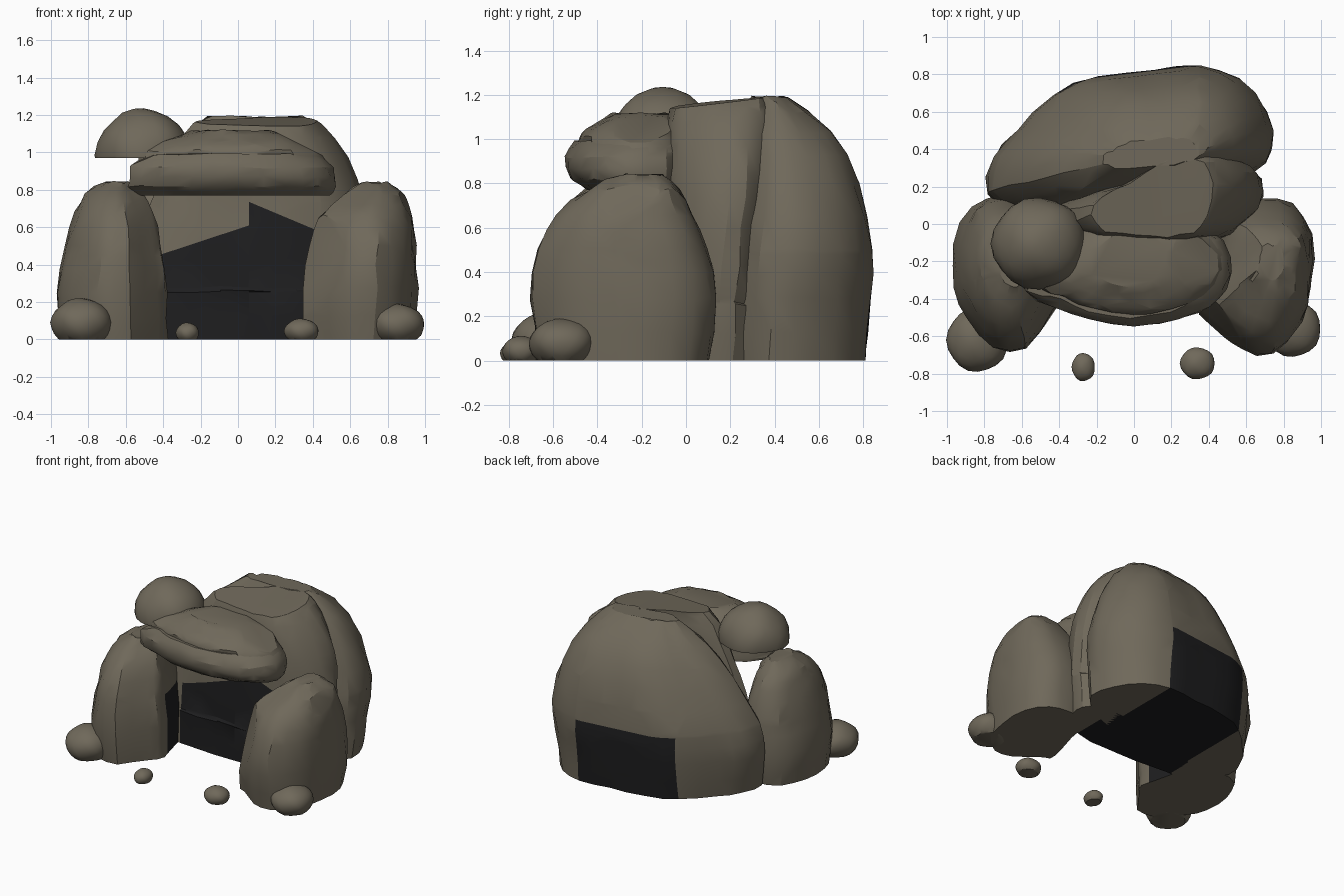
import bpy, bmesh, math, random
from mathutils import Vector

cube = bpy.data.objects.get("Cube")
if cube:
    bpy.data.objects.remove(cube, do_unlink=True)
random.seed(4)


def material(name, rgb):
    mat = bpy.data.materials.new(name)
    mat.use_nodes = True
    mat.diffuse_color = (*rgb, 1)
    node = mat.node_tree.nodes["Principled BSDF"]
    node.inputs["Base Color"].default_value = (*rgb, 1)
    node.inputs["Roughness"].default_value = 0.9
    return mat


ROCK = material("warm grey rock", (0.16, 0.14, 0.103))
DARK = material("cave black", (0.013, 0.013, 0.014))


def refine(points, closed):
    """Insert a smooth midpoint between neighbouring points."""
    n, out = len(points), []
    pick = (lambda i: points[i % n]) if closed else (lambda i: points[max(0, min(n - 1, i))])
    for i in range(n if closed else n - 1):
        mid = [(9 * (b + c) - a - d) / 16
               for a, b, c, d in zip(pick(i - 1), pick(i), pick(i + 1), pick(i + 2))]
        out += [points[i], mid]
    return out if closed else out + [points[-1]]


def chisel(bm, co, no, clear=True):
    """Split the rock along a plane, optionally knocking off the outer piece."""
    geom = bm.verts[:] + bm.edges[:] + bm.faces[:]
    cut = bmesh.ops.bisect_plane(bm, geom=geom, dist=1e-5, plane_co=co, plane_no=no, clear_outer=clear)
    if clear:
        rim = [e for e in cut["geom_cut"] if isinstance(e, bmesh.types.BMEdge)]
        bmesh.ops.holes_fill(bm, edges=rim, sides=0)


def finish(bm, name, chips=(), splits=(), dark=None, angle=28):
    for co, no in chips:
        chisel(bm, co, Vector(no).normalized())
    for co, no in splits:
        chisel(bm, co, no, False)
    bmesh.ops.recalc_face_normals(bm, faces=bm.faces[:])
    bm.normal_update()
    for f in bm.faces:
        f.material_index = int(bool(dark and dark(f.calc_center_median(), f.normal)))
    mesh = bpy.data.meshes.new(name)
    bm.to_mesh(mesh)
    bm.free()
    mesh.materials.append(ROCK)
    if dark:
        mesh.materials.append(DARK)
    ob = bpy.data.objects.new(name, mesh)
    bpy.context.collection.objects.link(ob)
    bpy.ops.object.select_all(action="DESELECT")
    ob.select_set(True)
    bpy.context.view_layer.objects.active = ob
    bpy.ops.object.shade_smooth_by_angle(angle=math.radians(angle))


def boulder(name, outline, levels, rough=0.008, **kw):
    """Stack one plan outline, fitted to (z, x0, x1, y0, y1) at every level."""
    outline, levels = refine(outline, True), refine(levels, False)
    xs, ys = zip(*outline)
    bm, rings = bmesh.new(), []
    for k, (z, x0, x1, y0, y1) in enumerate(levels):
        ring = []
        for x, y in outline:
            px = x0 + (x1 - x0) * (x - min(xs)) / (max(xs) - min(xs))
            py = y0 + (y1 - y0) * (y - min(ys)) / (max(ys) - min(ys))
            j = [random.uniform(-rough, rough) for _ in range(3)]
            ring.append(bm.verts.new((px + j[0], py + j[1], z + (j[2] if k else 0))))
        rings.append(ring)
    n = len(outline)
    for low, high in zip(rings, rings[1:]):
        for i in range(n):
            bm.faces.new((low[i], low[(i + 1) % n], high[(i + 1) % n], high[i]))
    bm.faces.new(rings[0][::-1])
    bm.faces.new(rings[-1])
    finish(bm, name, **kw)


def stone(name, centre, size, floor):
    """Rounded pebble with a flat underside."""
    bm = bmesh.new()
    bmesh.ops.create_icosphere(bm, subdivisions=3, radius=1)
    for v in bm.verts:
        wave = 1 + 0.03 * math.sin(5 * v.co.x + 3 * v.co.z) * math.cos(4 * v.co.y)
        v.co = Vector(c + s * p * wave for c, s, p in zip(centre, size, v.co))
    finish(bm, name, chips=[((0, 0, floor), (0, 0, -1))], angle=40)


X, Y, Z = (1, 0, 0), (0, 1, 0), (0, 0, 1)

# Great rear boulder, with a dark patch low on the back and underneath
boulder("rear_boulder",
        [(-.79, .16), (-.75, .35), (-.63, .5), (-.44, .69), (-.2, .79), (.1, .82), (.35, .84), (.56, .77),
         (.71, .59), (.74, .4), (.62, .25), (.3, .12), (-.2, .05), (-.6, .04)],
        [(0, -.74, .7, .02, .81), (.28, -.79, .73, .03, .83), (.5, -.75, .74, .06, .845),
         (.8, -.56, .66, .12, .78), (1.03, -.37, .53, .2, .66), (1.19, -.17, .36, .3, .46)],
        chips=[((.37, .4, 1.18), (.4, .1, .8)), ((.05, .835, .25), (-.12, 1, .1))],
        splits=[((0, 0, .48), Z), ((-.4, 0, 0), X), ((.35, 0, 0), X)],
        dark=lambda c, n: -.4 < c.x < .35 and (n.z < -.9 or c.z < .48 and c.y > .45))

# Front wall of the chamber, black below a stepped, sloping edge
boulder("chamber_wall",
        [(-.6, .02), (-.5, .14), (-.2, .22), (.15, .36), (.45, .4), (.65, .36), (.72, .22),
         (.62, .03), (.45, -.07), (.2, -.1), (-.1, -.09), (-.42, -.07)],
        [(0, -.6, .66, -.13, .3), (.25, -.58, .69, -.13, .31), (.28, -.58, .69, -.12, .31),
         (.6, -.5, .69, -.11, .34), (.85, -.42, .64, -.1, .37), (1.08, -.3, .52, -.09, .38),
         (1.19, -.2, .4, -.04, .36)],
        chips=[((0, -.02, 1.15), (.02, -.12, 1)), ((.52, .1, 1.05), (.75, -.15, .7))],
        splits=[((0, 0, .59), (-.33, 0, 1)), ((0, 0, .76), (.42, 0, 1)),
                ((-.42, 0, 0), X), ((.06, 0, 0), X), ((.44, 0, 0), X)],
        dark=lambda c, n: -.42 < c.x < .44 and (n.z < -.9 or (
            c.y < .1 and c.z < .76 - .42 * c.x and (c.x > .06 or c.z < .59 + .33 * c.x))))

# Two pillars, blackened where they face the chamber
boulder("right_pillar",
        [(-.7, .17), (-.88, .1), (-.97, -.1), (-.97, -.35), (-.9, -.52), (-.75, -.68), (-.58, -.69),
         (-.42, -.47), (-.37, -.38), (-.43, -.1), (-.55, .1)],
        [(0, -.95, -.38, -.66, .13), (.25, -.97, -.38, -.69, .16), (.5, -.92, -.41, -.66, .13),
         (.68, -.87, -.46, -.57, .06), (.78, -.82, -.51, -.44, -.01), (.84, -.72, -.58, -.34, -.1)],
        chips=[((-.43, -.48, .4), (.8, -.5, .2)), ((-.65, -.65, .5), (.1, -1, .3))],
        splits=[((0, -.3, 0), Y), ((0, 0, .45), Z)],
        dark=lambda c, n: c.y > -.3 and c.z < .45 and n.x > .5)
boulder("left_pillar",
        [(.5, .1), (.7, .13), (.85, .1), (.95, -.05), (.95, -.3), (.9, -.5), (.75, -.65), (.6, -.63),
         (.42, -.5), (.37, -.42), (.45, -.15)],
        [(0, .35, .94, -.66, .1), (.28, .34, .96, -.7, .14), (.5, .37, .95, -.67, .1),
         (.66, .44, .93, -.59, .03), (.77, .56, .9, -.44, -.03), (.84, .66, .8, -.3, -.11)],
        chips=[((.9, -.1, .76), (.8, -.1, .4)), ((.44, -.52, .35), (-.7, -.6, .2))],
        splits=[((0, -.3, 0), Y), ((0, 0, .45), Z)],
        dark=lambda c, n: c.y > -.3 and c.z < .45 and n.x < -.5)

# Lintel: a lower slab and a smaller one lying on it
lintel = [(-.58, -.36), (-.42, -.44), (-.25, -.51), (0, -.55), (.25, -.51), (.42, -.43), (.52, -.27),
          (.47, -.08), (.25, .02), (-.2, .02), (-.46, -.14)]
boulder("lintel_lower", lintel,
        [(.77, -.55, .49, -.44, .02), (.82, -.58, .52, -.52, .02), (.92, -.57, .51, -.55, .02),
         (.99, -.53, .43, -.5, .02)],
        chips=[((0, -.53, .83), (.03, -.75, -.65)), ((.45, -.4, .9), (.75, -.6, .1)),
               ((-.5, -.3, .97), (-.45, -.1, 1))])
boulder("lintel_upper", lintel,
        [(.94, -.54, .48, -.47, .02), (1.01, -.5, .43, -.49, .02), (1.07, -.38, .33, -.42, 0),
         (1.115, -.25, .17, -.34, -.05)],
        chips=[((.3, -.25, 1.06), (.45, 0, .9)), ((0, -.4, 1.08), (-.05, -.6, .8))])

# Capstone and loose stones on the ground
stone("capstone", (-.505, -.105, .985), (.255, .245, .25), .97)
stone("right_foot_stone", (-.835, -.62, .09), (.165, .17, .13), 0)
stone("left_foot_stone", (.85, -.56, .08), (.15, .15, .11), 0)
stone("small_stone", (-.27, -.765, .035), (.062, .075, .055), 0)
stone("medium_stone", (.34, -.745, .045), (.093, .085, .066), 0)
